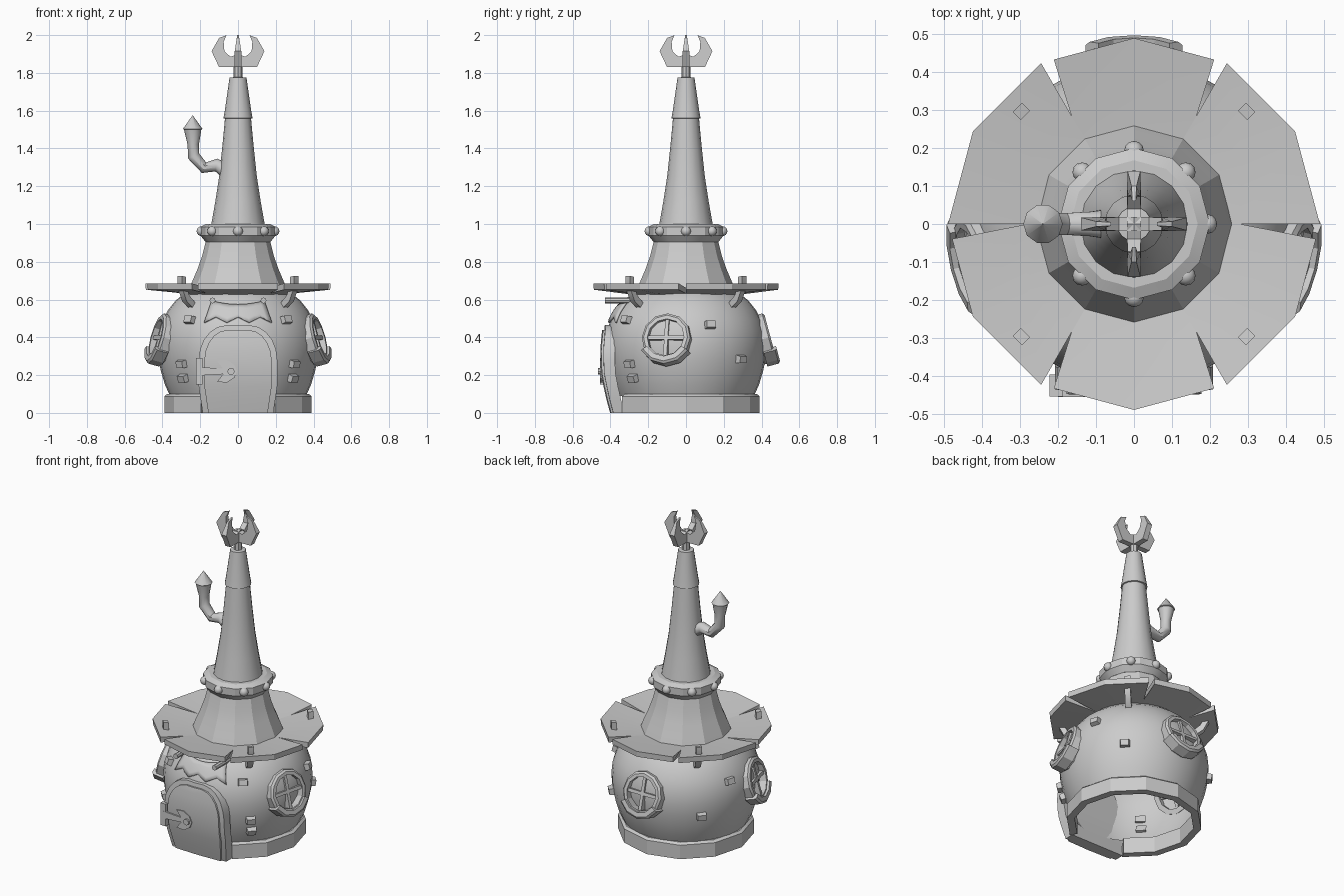
import bpy, bmesh
from math import sin, cos, radians, sqrt, pi
from mathutils import Matrix, Vector

if "Cube" in bpy.data.objects:
    bpy.data.objects.remove(bpy.data.objects["Cube"])

stone = bpy.data.materials.new("plain_grey")
stone.use_nodes = True
GREY = (0.6, 0.6, 0.6, 1)
stone.diffuse_color = GREY
stone.node_tree.nodes["Principled BSDF"].inputs["Base Color"].default_value = GREY


def build(name, verts, faces, angle=30, M=None):
    me = bpy.data.meshes.new(name)
    me.from_pydata([tuple(v) for v in verts], [], faces)
    bm = bmesh.new()
    bm.from_mesh(me)
    bmesh.ops.remove_doubles(bm, verts=bm.verts, dist=0.0005)
    bmesh.ops.recalc_face_normals(bm, faces=bm.faces)
    bm.to_mesh(me)
    bm.free()
    if M:
        me.transform(M)
    ob = bpy.data.objects.new(name, me)
    bpy.context.collection.objects.link(ob)
    me.materials.append(stone)
    bpy.ops.object.select_all(action="DESELECT")
    ob.select_set(True)
    bpy.context.view_layer.objects.active = ob
    bpy.ops.object.shade_smooth_by_angle(angle=radians(angle))
    return ob


def grid_faces(rows, cols, wrap_r=False, wrap_c=False):
    return [[r * cols + c, r * cols + (c + 1) % cols,
             (r + 1) % rows * cols + (c + 1) % cols, (r + 1) % rows * cols + c]
            for r in range(rows - (not wrap_r)) for c in range(cols - (not wrap_c))]


def lathe(name, prof, n=12, start=0, sweep=360, closed=False, angle=35):
    full = sweep == 360
    rows, cols = n + (not full), len(prof)
    verts = []
    for i in range(rows):
        a = radians(start + sweep * i / n)
        verts += [(r * cos(a), r * sin(a), z) for r, z in prof]
    faces = grid_faces(rows, cols, full, closed)
    if not full:
        faces += [list(range(cols)), list(range((rows - 1) * cols, rows * cols))]
    return build(name, verts, faces, angle)


def prism(name, pts, lo, hi, M, taper=1.0, angle=30):
    """Extrude an outline from lo to hi; the hi side may be scaled."""
    n = len(pts)
    verts = [(u, v, lo) for u, v in pts] + [(u * taper, v * taper, hi) for u, v in pts]
    faces = [list(range(n)), list(range(n, 2 * n))]
    faces += [[i, (i + 1) % n, n + (i + 1) % n, n + i] for i in range(n)]
    return build(name, verts, faces, angle, M)


def outward(phi, r, z, tilt=0):
    return (Matrix.Translation((r * cos(radians(phi)), r * sin(radians(phi)), z))
            @ Matrix.Rotation(radians(phi + 90), 4, "Z")
            @ Matrix.Rotation(radians(90 - tilt), 4, "X"))


def radial(phi):
    return Matrix.Rotation(radians(phi), 4, "Z") @ Matrix.Rotation(pi / 2, 4, "X")


def interp(table, z):
    for (a, za), (b, zb) in zip(table, table[1:]):
        if z <= zb:
            return a + (b - a) * max(0, z - za) / (zb - za)
    return table[-1][0]


def rect(w, h, x=0, y=0):
    return [(x - w, y - h), (x + w, y - h), (x + w, y + h), (x - w, y + h)]


# Round house body, open underneath, and the base ring with a doorway gap
BODY = [(.36, .09), (.387, .15), (.408, .22), (.422, .29), (.427, .36), (.42, .43),
        (.4, .49), (.37, .545), (.33, .595), (.28, .635), (.22, .665)]
lathe("body", BODY, 32)
lathe("base_ring", [(.345, 0), (.39, 0), (.39, .088), (.375, .1), (.345, .1)],
      10, -60, 300, True, 20)

# Brim: six plates split by tapering notches
def rim(a, r):
    return r * cos(radians(15)) / cos(radians(a % 30 - 15))

plates = [(0, 60, 0, 60), (64, 116, 60, 120), (120, 180, 120, 180),
          (184.7, 240, 180, 240), (244, 296, 240, 300), (300, 355.3, 300, 360)]
for outer0, outer1, a0, a1 in plates:
    verts = []
    for k in range(3):
        inner = a0 + (a1 - a0) * k / 2
        edge = (outer0, inner, outer1)[k]
        depth = .28 if inner % 180 == 0 else .33
        loop = [(.23, .65, inner), (depth, .662, inner), (rim(edge, .49), .686, edge),
                (rim(edge, .488), .652, edge), (depth, .632, inner), (.23, .62, inner)]
        verts += [(r * cos(radians(a)), r * sin(radians(a)), z) for r, z, a in loop]
    faces = grid_faces(3, 6, False, True) + [list(range(6)), list(range(12, 18))]
    build("brim_plate", verts, faces, 25)

# Brackets that pass through the brim
for phi in (45, 135, 225, 315):
    prism("brim_bracket", [(.405, .72), (.435, .725), (.435, .66), (.4, .59), (.345, .55),
                           (.325, .575), (.38, .62), (.405, .67)], -.017, .017, radial(phi))

# Hat cones, band, studs and tip
lathe("lower_cone", [(.262, .645), (.245, .69), (.215, .76), (.19, .83), (.165, .93)], angle=25)
lathe("hat_band", [(.13, .905), (.172, .905), (.2, .94), (.2, .985), (.168, 1.0), (.13, 1.0)],
      closed=True, angle=25)
lathe("upper_cone", [(.143, .99), (.12, 1.12), (.1, 1.25), (.084, 1.4), (.068, 1.57)], 16)
lathe("hat_tip", [(.06, 1.555), (.077, 1.56), (.07, 1.6), (.045, 1.775), (0, 1.78)], 16)
lathe("post", [(.024, 1.77), (.024, 1.84), (0, 1.85)], 8)
for k in range(8):
    a = k * pi / 4
    bpy.ops.mesh.primitive_uv_sphere_add(segments=12, ring_count=8, radius=.026,
                                         location=(.193 * cos(a), .193 * sin(a), .962))
    ob = bpy.context.object
    ob.name = "band_stud"
    ob.data.materials.append(stone)
    bpy.ops.object.shade_smooth_by_angle(angle=radians(40))

# Four crescent vanes, thinning toward their points
VANE = [(0, 1.83), (.1, 1.83), (.14, 1.915), (.1, 1.985), (.06, 2.0), (.076, 1.965),
        (.072, 1.915), (.04, 1.885), (0, 1.9)]
for k in range(4):
    n = len(VANE)
    half = [.018 if z < 1.91 else .018 - .15 * (z - 1.91) for _, z in VANE]
    verts = [(u, v, s * h) for s in (-1, 1) for (u, v), h in zip(VANE, half)]
    faces = [list(range(n)), list(range(n, 2 * n))]
    faces += [[i, (i + 1) % n, n + (i + 1) % n, n + i] for i in range(n)]
    build("top_vane", verts, faces, 20, radial(90 * k))

# Bent chimney with a flared pot and pointed cap: x, z, radius
PIPE = [(-.06, 1.28, .042), (-.115, 1.312, .034), (-.18, 1.298, .03), (-.235, 1.36, .032),
        (-.237, 1.42, .03), (-.24, 1.5, .046), (-.24, 1.503, .052), (-.24, 1.575, .001)]
verts = []
for i, (x, z, r) in enumerate(PIPE):
    p, q = PIPE[max(i - 1, 0)], PIPE[min(i + 1, len(PIPE) - 1)]
    t = Vector((q[0] - p[0], 0, q[1] - p[1])).normalized()
    if i > 3:
        t = Vector((0, 0, 1))
    side = Vector((t.z, 0, -t.x))
    for k in range(10):
        a = k * pi / 5
        verts.append(Vector((x, 0, z)) + side * r * cos(a) + Vector((0, r * sin(a), 0)))
build("chimney", verts, grid_faces(len(PIPE), 10, False, True) + [list(range(10))], 38)

# Round windows: frame, raised sill arc and cross bars
def arc_frame(name, M, r0, r1, lo, hi, n, start, sweep):
    ob = lathe(name, [(r0, lo), (r1, lo), (r1, hi - .01), (r1 - .012, hi), (r0, hi)],
               n, start, sweep, True, 20)
    ob.data.transform(M)

for phi in (-14, 90, 194):
    M = outward(phi, .422, .395, 15)
    arc_frame("window_frame", M, .1, .132, -.045, .026, 12, 0, 360)
    arc_frame("window_sill", M, .108, .147, -.03, .042, 4, 210, 120)
    prism("window_bar", rect(.105, .01), -.03, .016, M)
    prism("window_bar", rect(.01, .105), -.03, .016, M)

# Stone blocks set in the wall: angle, height
for phi, z in ((-51, .49), (-45, .26), (-44, .185), (18, .465), (43, .285)):
    for side in (phi, 180 - phi):
        tilt = (z - .35) * 130
        prism("wall_block", rect(.03, .022), -.015, .026, outward(side, interp(BODY, z), z, tilt), .8)

# Arched door with a curved face, inside its frame
DOOR = [(-.385, 0), (-.412, .1), (-.435, .22), (-.437, .34), (-.425, .46)]

def door(name, half, top, push, back):
    zs = [0, .07, .14, .21, .28] + [.28 + (top - .28) * f for f in (.3, .58, .8, .94, 1)]
    verts = []
    for z in zs:
        w = half if z <= .28 else half * (.28 + .72 * sqrt(max(0, 1 - ((z - .28) / (top - .28)) ** 2)))
        if z < .14:
            w -= (.14 - z) * .15
        y = interp(DOOR, z) - push
        verts += [(-w, y + back, z), (-w, y, z), (0, y - .005, z), (w, y, z), (w, y + back, z)]
    n = len(zs)
    faces = grid_faces(n, 5, False, True) + [list(range(5)), list(range(5 * n - 5, 5 * n))]
    build(name, verts, faces, 25)

door("door_frame", .208, .465, 0, .06)
door("door_leaf", .178, .44, .012, .05)

# Strap hinge, axe-shaped latch plate and knob
face = outward(-90, .447, .22)
prism("hinge_block", rect(.018, .07, -.205), -.05, .008, face)
prism("door_strap", [(-.2, -.022), (-.08, -.015), (-.11, -.055), (-.06, -.06), (-.02, -.035),
                     (-.005, 0), (-.02, .035), (-.06, .06), (-.11, .055), (-.08, .015),
                     (-.2, .022)], -.01, .009, face)
prism("door_knob", [(.019 * cos(k * pi / 5), .019 * sin(k * pi / 5)) for k in range(10)],
      0, .02, face @ Matrix.Translation((-.037, 0, 0)), 1)

# Zigzag cloth above the door with two pegs
verts = []
COLS = 13
for row in range(5):
    f = row / 4
    for c in range(COLS):
        t = 2 * c / (COLS - 1) - 1
        x = t * (.14 + .04 * f)
        low = .48 + .03 * (c % 4 >= 2) * (c % 2 == 0) + .015 * (c % 2)
        z = (.575 + .02 * t * t) * (1 - f) + low * f
        verts.append((x, -sqrt(interp(BODY, z) ** 2 - x * x) - .014, z))
cloth = build("door_cloth", verts, grid_faces(5, COLS), 40)
cloth.modifiers.new("thickness", "SOLIDIFY").thickness = .01
for x in (-.135, .135):
    prism("cloth_peg", [(.016 * cos(k * pi / 4), .016 * sin(k * pi / 4)) for k in range(8)],
          0, .15, outward(-90, .28, .595) @ Matrix.Translation((x, 0, 0)))
